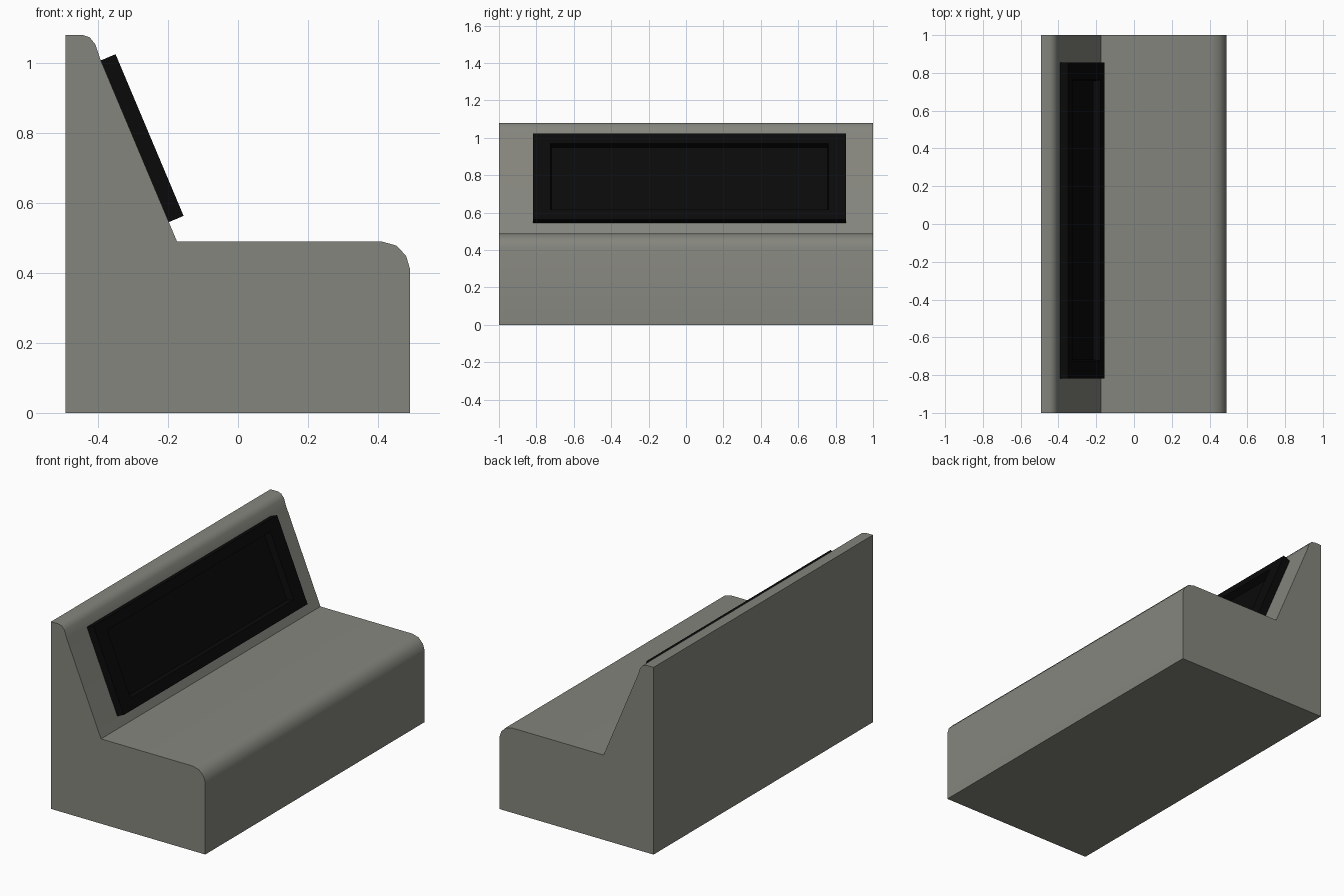
import bpy, bmesh, math
from mathutils import Vector

if "Cube" in bpy.data.objects:
    bpy.data.objects.remove(bpy.data.objects["Cube"])


def material(name, rgb):
    m = bpy.data.materials.new(name)
    m.diffuse_color = (*rgb, 1)
    m.use_nodes = True
    m.node_tree.nodes["Principled BSDF"].inputs["Base Color"].default_value = m.diffuse_color
    return m


def finish(name, bm, mat, smooth=None):
    bmesh.ops.recalc_face_normals(bm, faces=bm.faces)
    me = bpy.data.meshes.new(name)
    bm.to_mesh(me)
    bm.free()
    me.materials.append(mat)
    ob = bpy.data.objects.new(name, me)
    bpy.context.collection.objects.link(ob)
    if smooth:
        bpy.ops.object.select_all(action='DESELECT')
        ob.select_set(True)
        bpy.context.view_layer.objects.active = ob
        bpy.ops.object.shade_smooth_by_angle(angle=math.radians(smooth))
    return ob


grey = material("warm grey", (0.235, 0.235, 0.208))
black = material("black", (0.003, 0.003, 0.003))

# Bench body: side profile extruded along y
profile = [(-0.493, 0), (0.491, 0), (0.491, 0.412), (0.480, 0.449), (0.452, 0.478),
           (0.412, 0.489), (-0.174, 0.489), (-0.394, 1.012), (-0.407, 1.052),
           (-0.424, 1.073), (-0.446, 1.08), (-0.493, 1.08)]
bm = bmesh.new()
face = bm.faces.new([bm.verts.new((x, -1, z)) for x, z in profile])
ext = bmesh.ops.extrude_face_region(bm, geom=[face])
bmesh.ops.translate(bm, verts=[v for v in ext["geom"] if isinstance(v, bmesh.types.BMVert)],
                    vec=(0, 2, 0))
finish("bench_body", bm, grey, 40)

# Back panel: tilted slab with a recessed front
low = Vector((-0.195, 0, 0.546))
up = Vector((-0.194, 0, 0.461)).normalized()
out = Vector((up.z, 0, -up.x))
THICK, HEIGHT, Y0, Y1 = 0.043, 0.501, -0.818, 0.856


def ring(bm, depth, rim_y, rim_z):
    ys = (Y0 + rim_y, Y1 - rim_y)
    hs = (rim_z, HEIGHT - rim_z)
    return [bm.verts.new(low + up * h + out * depth + Vector((0, y, 0)))
            for y, h in ((ys[0], hs[0]), (ys[1], hs[0]), (ys[1], hs[1]), (ys[0], hs[1]))]


bm = bmesh.new()
rings = [ring(bm, -0.004, 0, 0), ring(bm, THICK, 0, 0),
         ring(bm, THICK, 0.094, 0.059), ring(bm, 0.004, 0.100, 0.066)]
for a, b in zip(rings, rings[1:]):
    for i in range(4):
        j = (i + 1) % 4
        bm.faces.new((a[i], a[j], b[j], b[i]))
bm.faces.new(rings[0])
bm.faces.new(rings[-1])
finish("back_panel", bm, black)
